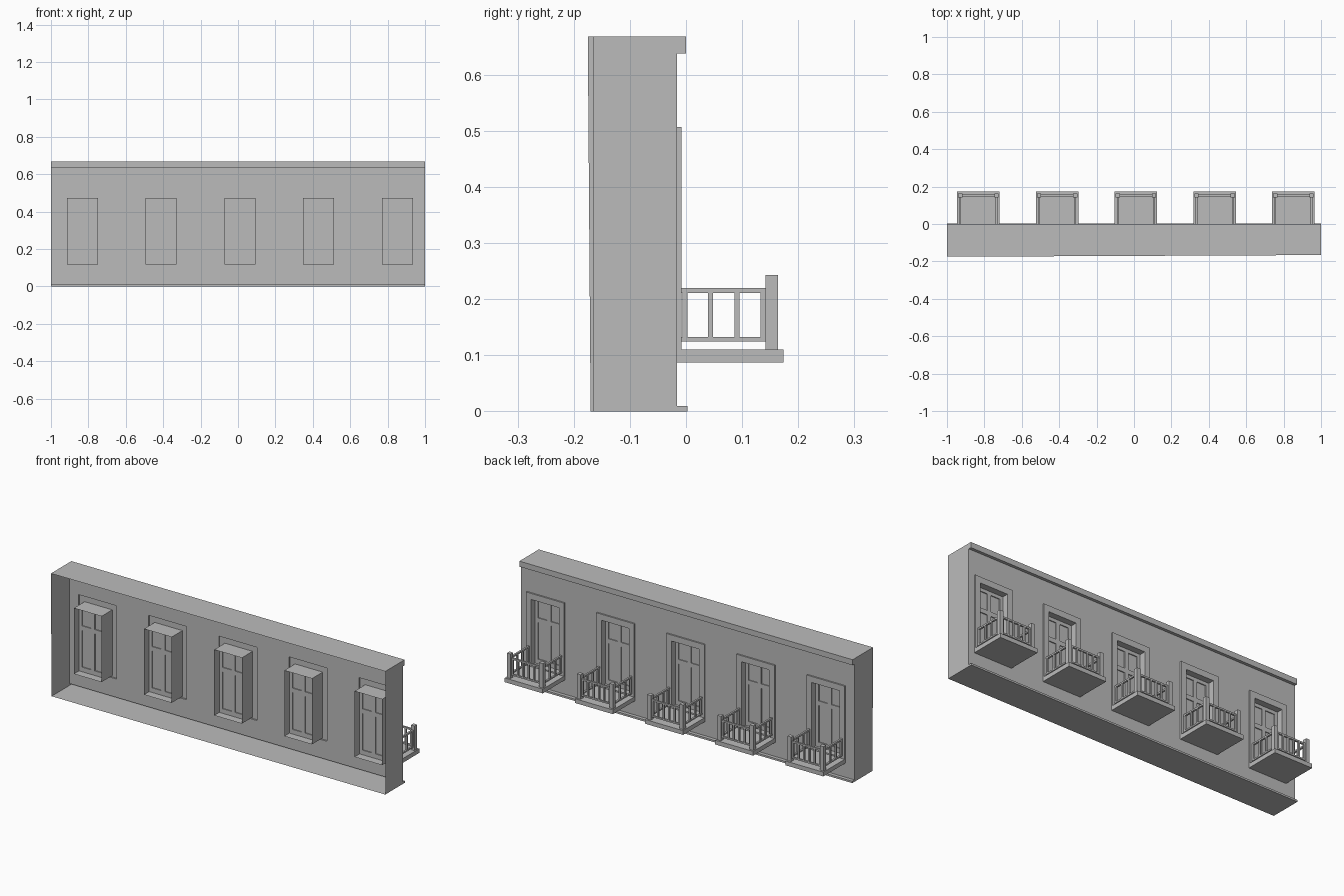
import bpy, bmesh

cube = bpy.data.objects.get("Cube")
if cube:
    bpy.data.objects.remove(cube, do_unlink=True)

stone = bpy.data.materials.new("grey stone")
stone.use_nodes = True
GREY = (0.5, 0.5, 0.5, 1)
stone.diffuse_color = GREY
stone.node_tree.nodes["Principled BSDF"].inputs["Base Color"].default_value = GREY


def finish(bm, name):
    mesh = bpy.data.meshes.new(name)
    bm.to_mesh(mesh)
    bm.free()
    mesh.materials.append(stone)
    ob = bpy.data.objects.new(name, mesh)
    bpy.context.collection.objects.link(ob)
    return ob


def quad(bm, *pts):
    return bm.faces.new([bm.verts.new(p) for p in pts])


def box(bm, x0, x1, y0, y1, z0, z1):
    verts = bmesh.ops.create_cube(bm, size=1)["verts"]
    for v in verts:
        v.co.x = x1 if v.co.x > 0 else x0
        v.co.y = y1 if v.co.y > 0 else y0
        v.co.z = z1 if v.co.z > 0 else z0


CENTRES = [-0.832 + 0.421 * i for i in range(5)]
WALL_Y, FACE_Y, INNER_Y = -0.016, -0.008, -0.1
HALF = 0.114                      # half width of a door surround
OPEN = 0.083                      # half width of the door opening
BOTTOM, SLAB_TOP, TOP = 0.087, 0.11, 0.507
SILL, HEAD = 0.117, 0.474

# Shell: cornice, ground ledge and ends, open at the front
bm = bmesh.new()


def ring(x, low, high):
    return [(x, low, 0), (x, 0.003, 0), (x, 0.003, 0.01), (x, WALL_Y, 0.01),
            (x, WALL_Y, 0.638), (x, 0, 0.638), (x, 0, 0.668), (x, high, 0.668)]


left, right = ring(-1, -0.17, -0.175), ring(1, -0.166, -0.166)
for i in range(7):
    if i != 3:
        quad(bm, left[i], left[i + 1], right[i + 1], right[i])
quad(bm, *reversed(left))
quad(bm, *right)

# Wall surface, leaving a hole for each door
xs = [-1] + [c + s * HALF for c in CENTRES for s in (-1, 1)] + [1]
zs = [0.01, BOTTOM, TOP, 0.638]
for i in range(len(xs) - 1):
    for j in range(3):
        if not (i % 2 and j == 1):
            a, b, lo, hi = xs[i], xs[i + 1], zs[j], zs[j + 1]
            quad(bm, (b, WALL_Y, lo), (a, WALL_Y, lo), (a, WALL_Y, hi), (b, WALL_Y, hi))
bmesh.ops.remove_doubles(bm, verts=bm.verts, dist=0.0001)
finish(bm, "wall_shell")


def loop_band(bm, outer, inner):
    # four quads joining two rectangles given as (half width, low, high, y)
    def corners(w, lo, hi, y):
        return [(w, y, lo), (-w, y, lo), (-w, y, hi), (w, y, hi)]
    a, b = corners(*outer), corners(*inner)
    for k in range(4):
        n = (k + 1) % 4
        quad(bm, a[k], a[n], b[n], b[k])


def build_surround():
    bm = bmesh.new()
    rim = (HALF, SLAB_TOP, TOP)
    hole = (OPEN, SILL, HEAD)
    loop_band(bm, rim + (WALL_Y,), rim + (FACE_Y,))
    loop_band(bm, rim + (FACE_Y,), hole + (FACE_Y,))
    loop_band(bm, hole + (FACE_Y,), hole + (INNER_Y,))
    bmesh.ops.remove_doubles(bm, verts=bm.verts, dist=0.0001)
    return finish(bm, "door_surround")


def build_door():
    bm = bmesh.new()
    y0, y1 = -0.056, -0.042
    for s in (-1, 1):
        box(bm, *sorted((s * OPEN, s * (OPEN - 0.018))), y0, y1, SILL, HEAD)
    box(bm, -0.011, 0.011, y0, y1, SILL, HEAD)
    for lo, hi in ((SILL, SILL + 0.025), (0.342, 0.366), (HEAD - 0.018, HEAD)):
        box(bm, -OPEN, OPEN, y0, y1, lo, hi)
    # glass sheet
    box(bm, -OPEN, OPEN, -0.051, -0.047, SILL, HEAD)
    return finish(bm, "balcony_door")


def build_balcony():
    bm = bmesh.new()
    box(bm, -HALF, HALF, WALL_Y, 0.174, BOTTOM, SLAB_TOP)
    return finish(bm, "balcony_slab")


def build_railing():
    bm = bmesh.new()
    for s in (-1, 1):
        x = s * 0.097
        box(bm, x - 0.011, x + 0.011, 0.142, 0.164, SLAB_TOP, 0.243)
        for lo, hi in ((0.125, 0.133), (0.211, 0.22)):
            box(bm, x - 0.005, x + 0.005, FACE_Y, 0.142, lo, hi)
        for y in (-0.002, 0.044, 0.091, 0.137):
            box(bm, x - 0.0045, x + 0.0045, y - 0.0045, y + 0.0045, 0.133, 0.211)
    for lo, hi in ((0.125, 0.133), (0.211, 0.22)):
        box(bm, -0.086, 0.086, 0.148, 0.158, lo, hi)
    for k in range(6):
        x = -0.081 + 0.0324 * k
        box(bm, x - 0.0045, x + 0.0045, 0.1485, 0.1575, 0.133, 0.211)
    return finish(bm, "balcony_railing")


# Repeat the door and balcony parts along the wall
for build in (build_surround, build_door, build_balcony, build_railing):
    first = build()
    first.location.x = CENTRES[0]
    for c in CENTRES[1:]:
        ob = first.copy()
        ob.location.x = c
        bpy.context.collection.objects.link(ob)
